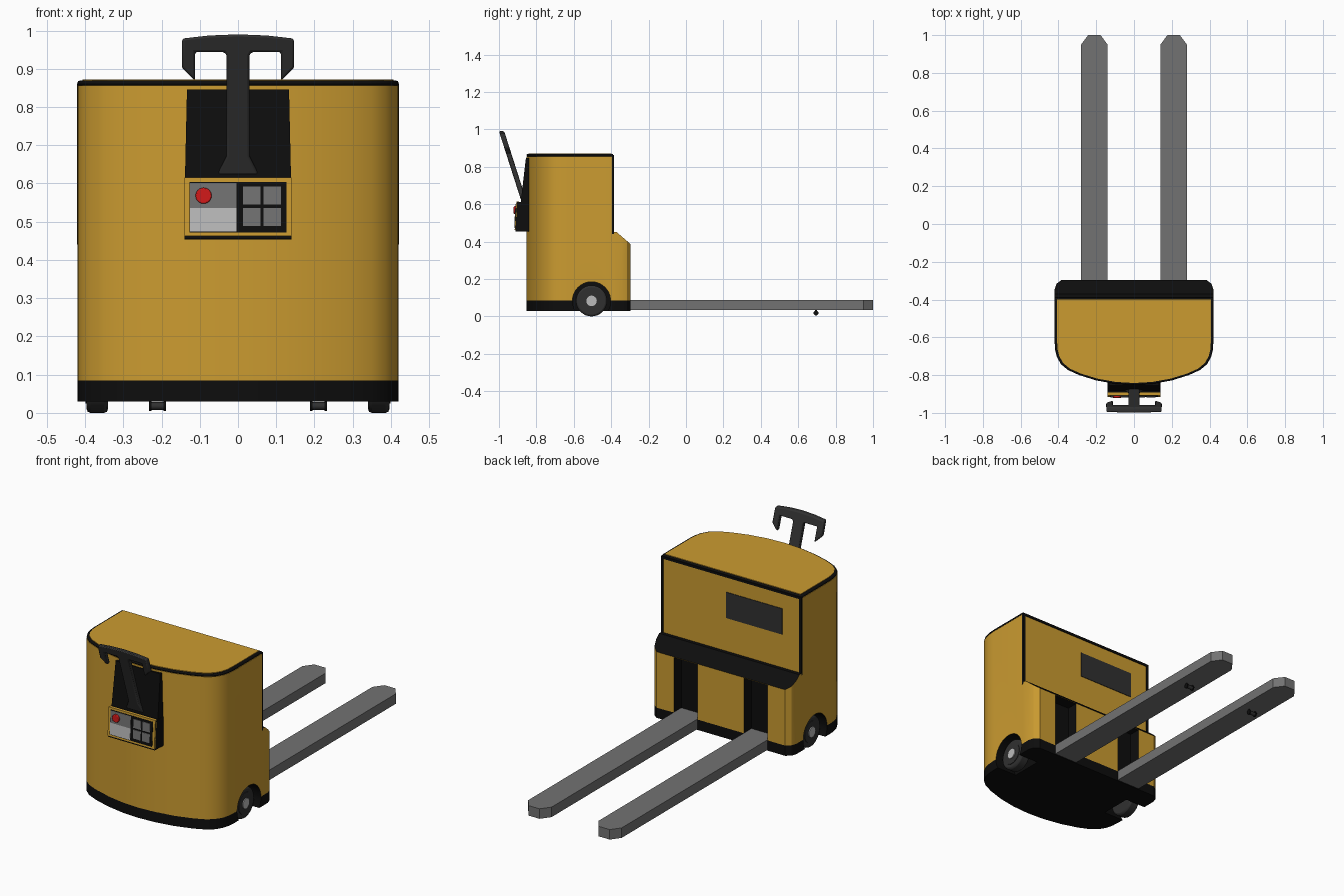
import bpy, bmesh, math
from mathutils import Vector

if "Cube" in bpy.data.objects:
    bpy.data.objects.remove(bpy.data.objects["Cube"])


def material(name, r, g, b):
    m = bpy.data.materials.new(name)
    m.diffuse_color = (r, g, b, 1)
    m.use_nodes = True
    m.node_tree.nodes["Principled BSDF"].inputs["Base Color"].default_value = m.diffuse_color
    return m


YELLOW = material("yellow_paint", 0.60, 0.33, 0.03)
BLACK = material("black_trim", 0.004, 0.004, 0.004)
DARK = material("dark_plastic", 0.03, 0.03, 0.03)
STEEL = material("fork_steel", 0.17, 0.17, 0.17)
LIGHT = material("light_grey", 0.50, 0.50, 0.50)
RED = material("red_button", 0.65, 0.01, 0.01)


def place(axis, a, b, c):
    return {'x': (c, a, b), 'y': (a, c, b), 'z': (a, b, c)}[axis]


def prism(name, pts, axis, lo, hi, mat, bevel=0):
    """Extrude a 2D profile along an axis."""
    bm = bmesh.new()
    f = bm.faces.new([bm.verts.new(place(axis, a, b, lo)) for a, b in pts])
    ext = bmesh.ops.extrude_face_region(bm, geom=[f])['geom']
    vec = Vector(place(axis, 0, 0, hi - lo))
    bmesh.ops.translate(bm, vec=vec, verts=[v for v in ext if isinstance(v, bmesh.types.BMVert)])
    bmesh.ops.recalc_face_normals(bm, faces=bm.faces)
    me = bpy.data.meshes.new(name)
    bm.to_mesh(me)
    bm.free()
    me.materials.append(mat)
    ob = bpy.data.objects.new(name, me)
    bpy.context.collection.objects.link(ob)
    if bevel:
        mod = ob.modifiers.new("bevel", 'BEVEL')
        mod.width, mod.segments, mod.limit_method = bevel, 2, 'ANGLE'
        mod.angle_limit = math.radians(40)
    return ob


def box(name, x, y, z, mat, bevel=0):
    pts = [(x[0], y[0]), (x[1], y[0]), (x[1], y[1]), (x[0], y[1])]
    return prism(name, pts, 'z', z[0], z[1], mat, bevel)


def disc(name, axis, a, b, r, lo, hi, mat, n=32, bevel=0):
    pts = [(a + r * math.cos(2 * math.pi * i / n), b + r * math.sin(2 * math.pi * i / n)) for i in range(n)]
    return prism(name, pts, axis, min(lo, hi), max(lo, hi), mat, bevel)


def mirrored(half):
    """Close a half profile with its mirror image over x = 0."""
    return half + [(-x, v) for x, v in reversed(half) if abs(x) > 1e-6]


def cut(ob, cutter):
    mod = ob.modifiers.new("cut", 'BOOLEAN')
    mod.operation, mod.solver, mod.object = 'DIFFERENCE', 'EXACT', cutter
    mod.material_mode = 'TRANSFER'
    bpy.context.view_layer.objects.active = ob
    bpy.ops.object.modifier_apply(modifier=mod.name)
    bpy.data.objects.remove(cutter)


# Plan outlines
front = [(0, -0.852), (0.1, -0.846), (0.2, -0.828), (0.29, -0.80), (0.35, -0.773),
         (0.387, -0.742), (0.408, -0.705), (0.417, -0.67), (0.42, -0.63)]
rear = [(0.42, -0.345), (0.41, -0.316), (0.385, -0.297)]
body_plan = mirrored(front + [(0.42, -0.39)])
base_plan = mirrored(front + rear)
lid_plan = [(x * 0.968, -0.61 + (y + 0.61) * 0.958) for x, y in body_plan]

# Main body, base band, top trim and lid
body = prism("body", body_plan, 'z', 0.085, 0.856, YELLOW)
base = prism("base_band", base_plan, 'z', 0.03, 0.086, BLACK)
prism("top_trim", body_plan, 'z', 0.855, 0.869, BLACK, 0.006)
prism("lid", lid_plan, 'z', 0.86, 0.872, YELLOW)

# Rear housing with sloping black top
housing = prism("rear_housing", mirrored([(0.42, -0.392)] + rear), 'z', 0.085, 0.45, YELLOW)
bm = bmesh.new()
bm.from_mesh(housing.data)
res = bmesh.ops.bisect_plane(bm, geom=bm.verts[:] + bm.edges[:] + bm.faces[:],
                             plane_co=(0, -0.37, 0.45), plane_no=(0, 0.06, 0.07), clear_outer=True)
bmesh.ops.holes_fill(bm, edges=[e for e in bm.edges if e.is_boundary], sides=0)
bmesh.ops.recalc_face_normals(bm, faces=bm.faces)
bm.normal_update()
for f in bm.faces:
    f.material_index = 1 if f.normal.z > 0.3 else 0
housing.data.materials.append(BLACK)
bm.to_mesh(housing.data)
bm.free()

for s in (-1, 1):
    side = "left" if s < 0 else "right"

    def xs(a, b):
        return sorted((s * a, s * b))

    # Wheel wells and fork slots
    for target in (body, base):
        cut(target, disc("well_cutter", 'x', -0.505, 0.083, 0.102, s * 0.30, s * 0.5, BLACK, 40))
    cut(housing, box("slot_cutter", xs(0.14, 0.28), (-0.36, -0.2), (0.05, 0.385), BLACK))

    # Wheel
    disc(side + "_tyre", 'x', -0.505, 0.083, 0.083, s * 0.34, s * 0.396, DARK, 32, 0.01)
    disc(side + "_wheel_rim", 'x', -0.505, 0.083, 0.058, s * 0.36, s * 0.399, DARK)
    disc(side + "_hub", 'x', -0.505, 0.083, 0.028, s * 0.36, s * 0.404, LIGHT)

    # Fork with tapered tip
    prism(side + "_fork", [(s * 0.14, -0.36), (s * 0.28, -0.36), (s * 0.28, 0.95), (s * 0.243, 1.0),
                           (s * 0.177, 1.0), (s * 0.14, 0.95)], 'z', 0.034, 0.088, STEEL)

    # Fork roller and end brackets
    disc(side + "_fork_roller", 'x', 0.695, 0.018, 0.010, s * 0.195, s * 0.227, DARK, 16)
    for a in (0.188, 0.226):
        disc(side + "_roller_cap", 'x', 0.695, 0.018, 0.013, s * a, s * (a + 0.007), BLACK, 16)
        box(side + "_roller_bracket", xs(a, a + 0.007), (0.69, 0.70), (0.018, 0.036), BLACK)

    # Corner trim of the upper back
    box(side + "_back_trim", xs(0.408, 0.4215), (-0.396, -0.386), (0.44, 0.862), BLACK)

box("back_top_trim", (-0.42, 0.42), (-0.396, -0.386), (0.85, 0.862), BLACK)
box("back_label_panel", (-0.305, 0.03), (-0.392, -0.387), (0.63, 0.77), DARK)


# Console housing and its tilted control panel
def face_y(z):
    return -0.914 + (z - 0.46) * 0.06


def panel(name, x0, x1, z0, z1, out, mat):
    prism(name, [(face_y(z0) - out, z0), (face_y(z1) - out, z1),
                 (face_y(z1) + 0.012, z1), (face_y(z0) + 0.012, z0)], 'x', x0, x1, mat)


prism("console_housing", [(-0.80, 0.452), (-0.912, 0.455), (-0.903, 0.612), (-0.80, 0.612)],
      'x', -0.14, 0.14, BLACK)
back = prism("console_backplate", [(-0.80, 0.60), (-0.885, 0.60), (-0.856, 0.846), (-0.80, 0.846)],
             'x', -0.139, 0.139, BLACK)
for v in back.data.vertices:
    v.co.x *= 1 - 0.04 * (v.co.z - 0.60) / 0.246
panel("console_bezel", -0.14, 0.14, 0.463, 0.615, 0.002, YELLOW)
panel("console_inset", -0.127, 0.127, 0.472, 0.604, 0.0035, BLACK)
panel("display_upper", -0.125, -0.004, 0.536, 0.601, 0.005, STEEL)
panel("display_lower", -0.125, -0.004, 0.475, 0.536, 0.005, LIGHT)
for x in (0.013, 0.067):
    for z in (0.489, 0.545):
        panel("key", x, x + 0.046, z, z + 0.047, 0.006, STEEL)
disc("stop_button", 'y', -0.09, 0.568, 0.021, -0.921, -0.90, RED, 24, 0.003)

# Tiller handle, leaning forward
half = [(0.055, 0.622), (0.03, 0.672), (0.03, 0.935), (0.036, 0.944), (0.112, 0.944),
        (0.112, 0.868), (0.147, 0.903), (0.146, 0.979), (0.075, 0.987), (0, 0.99)]
handle = prism("tiller_handle", mirrored(half), 'y', 0, 0.028, DARK, 0.006)
for v in handle.data.vertices:
    v.co.y += -1.0 + (0.99 - v.co.z) * 0.32

# Smooth shading with sharp edges kept
for ob in bpy.data.objects:
    for p in ob.data.polygons:
        p.use_smooth = True
    ob.data.set_sharp_from_angle(angle=math.radians(32))
